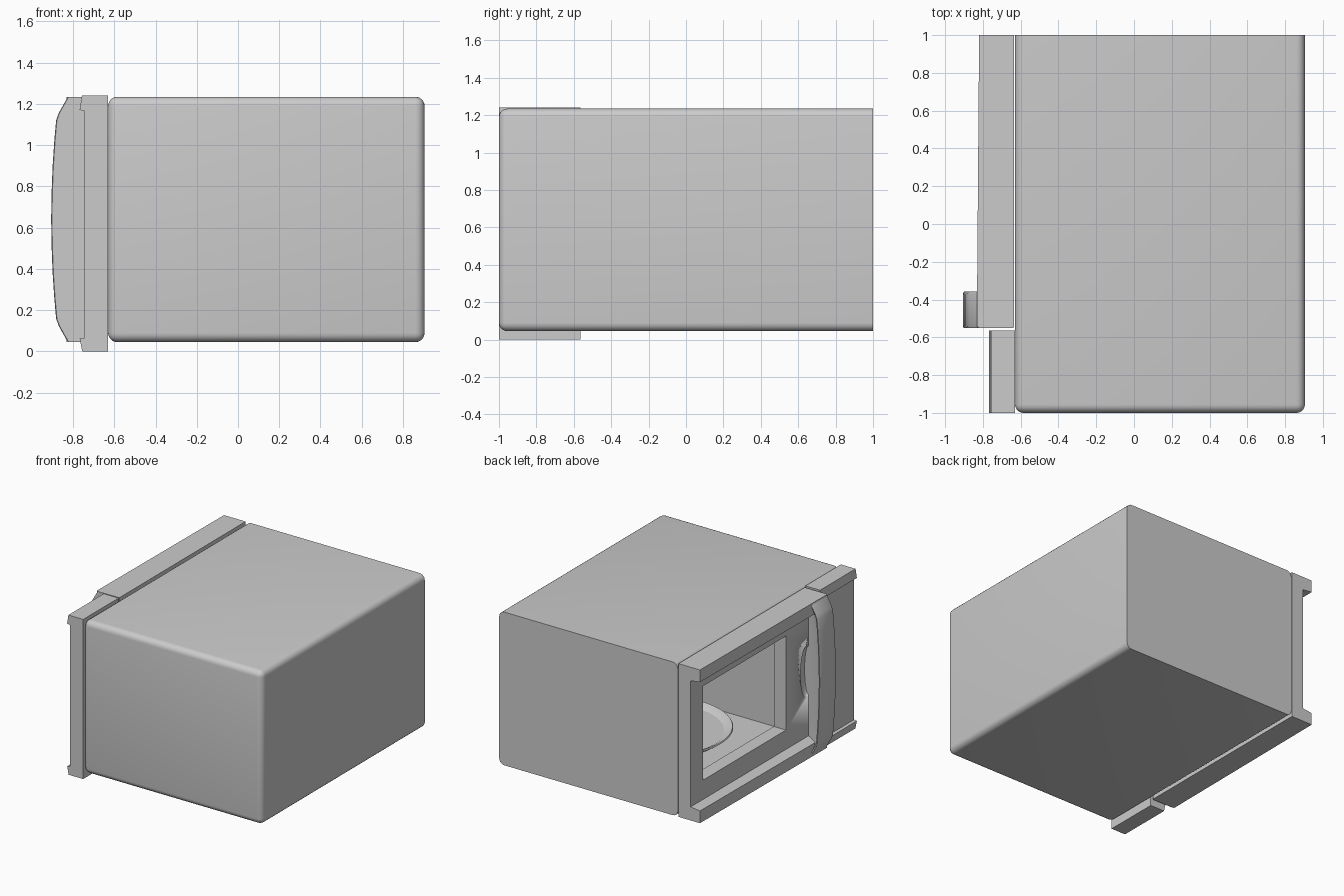
import bpy, bmesh, math

if "Cube" in bpy.data.objects:
    bpy.data.objects.remove(bpy.data.objects["Cube"])


def finish(name, bm, smooth=True):
    bmesh.ops.recalc_face_normals(bm, faces=bm.faces)
    me = bpy.data.meshes.new(name)
    bm.to_mesh(me)
    bm.free()
    ob = bpy.data.objects.new(name, me)
    bpy.context.collection.objects.link(ob)
    if smooth:
        bpy.ops.object.select_all(action='DESELECT')
        bpy.context.view_layer.objects.active = ob
        ob.select_set(True)
        bpy.ops.object.shade_smooth_by_angle(angle=math.radians(32))
    return ob


def box_bm(x, y, z):
    bm = bmesh.new()
    bmesh.ops.create_cube(bm, size=1)
    for v in bm.verts:
        v.co = [a[0] + (c + 0.5) * (a[1] - a[0]) for a, c in zip((x, y, z), v.co)]
    return bm


def loft(name, rings):
    """Skin equal-length rings of points and cap both ends."""
    bm = bmesh.new()
    vs = [[bm.verts.new(p) for p in r] for r in rings]
    n = len(vs[0])
    for a, b in zip(vs, vs[1:]):
        for i in range(n):
            bm.faces.new((a[i], a[(i + 1) % n], b[(i + 1) % n], b[i]))
    bm.faces.new(vs[0])
    bm.faces.new(vs[-1])
    return finish(name, bm)


def extrude_y(name, profile, y0, y1):
    return loft(name, [[(x, y, z) for x, z in profile] for y in (y0, y1)])


def cut(ob, cutter):
    m = ob.modifiers.new("cut", 'BOOLEAN')
    m.object, m.operation, m.solver = cutter, 'DIFFERENCE', 'EXACT'
    bpy.ops.object.select_all(action='DESELECT')
    bpy.context.view_layer.objects.active = ob
    ob.select_set(True)
    bpy.ops.object.modifier_apply(modifier=m.name)
    bpy.data.objects.remove(cutter)


# Oven housing: rounded everywhere except the sides and bottom of the +y face
bm = box_bm((-0.63, 0.905), (-1, 1), (0.045, 1.235))
edges = [e for e in bm.edges
         if not all(v.co.y > 0.99 for v in e.verts)]
bmesh.ops.bevel(bm, geom=edges, offset=0.045, segments=5, profile=0.5, affect='EDGES')
housing = finish("oven_housing", bm)

# Cooking cavity
cut(housing, finish("cavity_cutter",
                    box_bm((-0.7, 0.5), (-0.19, 0.87), (0.29, 1.05)), False))

# Control panel with shallow ledges at top and bottom
extrude_y("control_panel",
          [(-0.63, 0), (-0.755, 0), (-0.768, 0.062), (-0.745, 0.066),
           (-0.745, 1.165), (-0.768, 1.172), (-0.757, 1.24), (-0.63, 1.24)],
          -1, -0.565)

# Door: C-shaped profile, slightly deeper towards the handle
def door_ring(y, xf):
    return [(x, y, z) for x, z in
            [(-0.635, 0.045), (xf, 0.045), (xf, 0.14), (-0.74, 0.15),
             (-0.74, 1.13), (xf, 1.14), (xf, 1.235), (-0.635, 1.235)]]

door = loft("door", [door_ring(-0.545, -0.832), door_ring(1, -0.82)])
cut(door, finish("window_cutter",
                 box_bm((-0.9, -0.6), (-0.17, 0.85), (0.3, 1.03)), False))

# Oval finger recess beside the handle
bm = bmesh.new()
bmesh.ops.create_uvsphere(bm, u_segments=32, v_segments=16, radius=1)
for v in bm.verts:
    v.co = (-0.74 + v.co.x * 0.035, -0.42 + v.co.y * 0.07, 0.66 + v.co.z * 0.2)
cut(door, finish("recess_cutter", bm))

# Arched door handle with a hooked grip lip
half = [(0.0, -0.906), (0.13, -0.904), (0.26, -0.899), (0.38, -0.891),
        (0.48, -0.882), (0.515, -0.87), (0.595, -0.825)]
stations = [(0.64 - d, x) for d, x in reversed(half)] + [(0.64 + d, x) for d, x in half[1:]]
rings = []
for z, xf in stations:
    section = [(-0.637, -0.55), (xf + 0.004, -0.55), (xf, -0.54), (xf, -0.37),
               (xf + 0.006, -0.357), (xf + 0.018, -0.362), (xf + 0.03, -0.385),
               (xf + 0.05, -0.402), (-0.76, -0.44), (-0.735, -0.445), (-0.637, -0.445)]
    rings.append([(x, y, z) for x, y in section])
loft("door_handle", rings)

# Turntable plate, lathed
prof = [(0, 0.31), (0.43, 0.31), (0.47, 0.335), (0.49, 0.34), (0.495, 0.332),
        (0.45, 0.3), (0.2, 0.295), (0, 0.295)]
bm = bmesh.new()
vs = [bm.verts.new((r, 0, z)) for r, z in prof]
es = [bm.edges.new(p) for p in zip(vs, vs[1:])]
bmesh.ops.spin(bm, geom=vs + es, cent=(0, 0, 0), axis=(0, 0, 1),
               angle=2 * math.pi, steps=64)
bmesh.ops.remove_doubles(bm, verts=bm.verts, dist=1e-4)
bmesh.ops.translate(bm, verts=bm.verts, vec=(-0.04, 0.34, 0))
finish("turntable_plate", bm)
